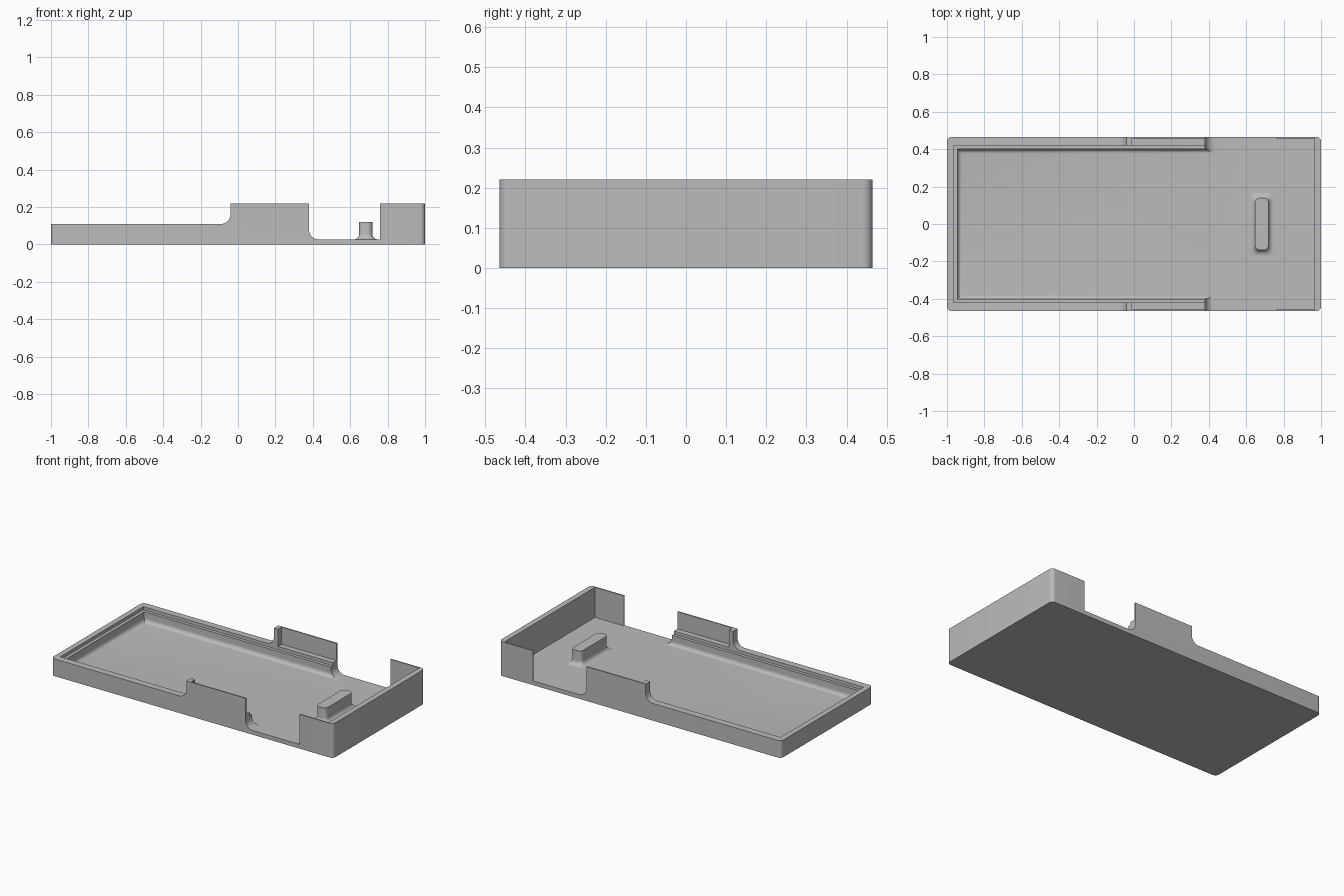
import bpy, bmesh, math
from mathutils import Vector

cube = bpy.data.objects.get("Cube")
if cube:
    bpy.data.objects.remove(cube, do_unlink=True)

FLOOR, RIM, TOP = 0.027, 0.11, 0.22

grey = bpy.data.materials.new("plain grey")
grey.use_nodes = True
colour = (0.5, 0.5, 0.5, 1)
grey.diffuse_color = colour
grey.node_tree.nodes["Principled BSDF"].inputs["Base Color"].default_value = colour


def finish(name, bm):
    bmesh.ops.recalc_face_normals(bm, faces=bm.faces)
    mesh = bpy.data.meshes.new(name)
    bm.to_mesh(mesh)
    bm.free()
    mesh.materials.append(grey)
    obj = bpy.data.objects.new(name, mesh)
    bpy.context.collection.objects.link(obj)
    return obj


def activate(obj):
    bpy.ops.object.select_all(action="DESELECT")
    obj.select_set(True)
    bpy.context.view_layer.objects.active = obj


def arc(cx, cy, r, start, end, steps=8):
    angles = [math.radians(start + (end - start) * i / steps) for i in range(steps + 1)]
    return [(cx + r * math.cos(a), cy + r * math.sin(a)) for a in angles]


def rounded_rect(hx, hy, r, cx=0):
    corners = [(1, 1, 0), (-1, 1, 90), (-1, -1, 180), (1, -1, 270)]
    return [p for sx, sy, a in corners
            for p in arc(cx + sx * (hx - r), sy * (hy - r), r, a, a + 90)]


def prism(name, points, direction):
    bm = bmesh.new()
    face = bm.faces.new([bm.verts.new(p) for p in points])
    new = bmesh.ops.extrude_face_region(bm, geom=[face])["geom"]
    verts = [v for v in new if isinstance(v, bmesh.types.BMVert)]
    bmesh.ops.translate(bm, verts=verts, vec=Vector(direction))
    if not face.is_valid or len(bm.faces) < len(points) + 2:
        bm.faces.new([bm.verts[i] for i in range(len(points))])
    return finish(name, bm)


def cut_box(x0, x1, half_y, z0, fillet=0):
    bm = bmesh.new()
    bmesh.ops.create_cube(bm, size=1)
    for v in bm.verts:
        v.co = (x0 if v.co.x < 0 else x1, math.copysign(half_y, v.co.y),
                z0 if v.co.z < 0 else 0.4)
    if fillet:
        low = [e for e in bm.edges if all(v.co.z < z0 + 0.001 for v in e.verts)]
        bmesh.ops.bevel(bm, geom=low, offset=fillet, segments=6, profile=0.5, affect="EDGES")
    return finish("cutter", bm)


def cut_profile(points):
    return prism("cutter", [(x, -1, z) for x, z in points], (0, 2, 0))


# Tray body
tray = prism("tray", [(x, y, 0) for x, y in rounded_rect(1, 0.465, 0.025)], (0, 0, TOP))

cutters = [
    # Lowered rim and the side openings
    cut_profile([(-1.1, RIM)] + arc(-0.09, 0.16, 0.05, -90, 0) + [(-0.04, 0.4), (-1.1, 0.4)]),
    cut_profile([(0.38, 0.4)] + arc(0.43, FLOOR + 0.05, 0.05, 180, 270)
                + [(0.76, FLOOR), (0.76, 0.4)]),
    # Main cavity, ledge, thin side walls and end compartment
    cut_box(-0.945, 0.6, 0.40, FLOOR, fillet=0.025),
    cut_box(-0.965, 0.6, 0.42, 0.09),
    cut_box(-0.01, 0.6, 0.457, RIM),
    cut_box(0.6, 0.965, 0.457, FLOOR),
]
activate(tray)
for cutter in cutters:
    cutter.hide_render = True
    mod = tray.modifiers.new("cut", "BOOLEAN")
    mod.operation, mod.solver, mod.object = "DIFFERENCE", "EXACT", cutter
    bpy.ops.object.modifier_apply(modifier=mod.name)
    bpy.data.objects.remove(cutter, do_unlink=True)

# Locating post with a filleted foot
R = 0.028
levels = [(R, 0.015)]
for i in range(7):
    a = math.radians(15 * i)
    levels.append((R * (1 - math.sin(a)), FLOOR + R * (1 - math.cos(a))))
levels.append((0, 0.12))
bm = bmesh.new()
rings = [[bm.verts.new((x, y, z)) for x, y in rounded_rect(0.036 + o, 0.14 + o, 0.028, 0.683)]
         for o, z in levels]
for low, high in zip(rings, rings[1:]):
    for i in range(len(low)):
        j = (i + 1) % len(low)
        bm.faces.new((low[i], low[j], high[j], high[i]))
bm.faces.new(rings[0])
bm.faces.new(rings[-1])
post = finish("locating_post", bm)

for obj in (tray, post):
    activate(obj)
    bpy.ops.object.shade_smooth_by_angle(angle=math.radians(30))
